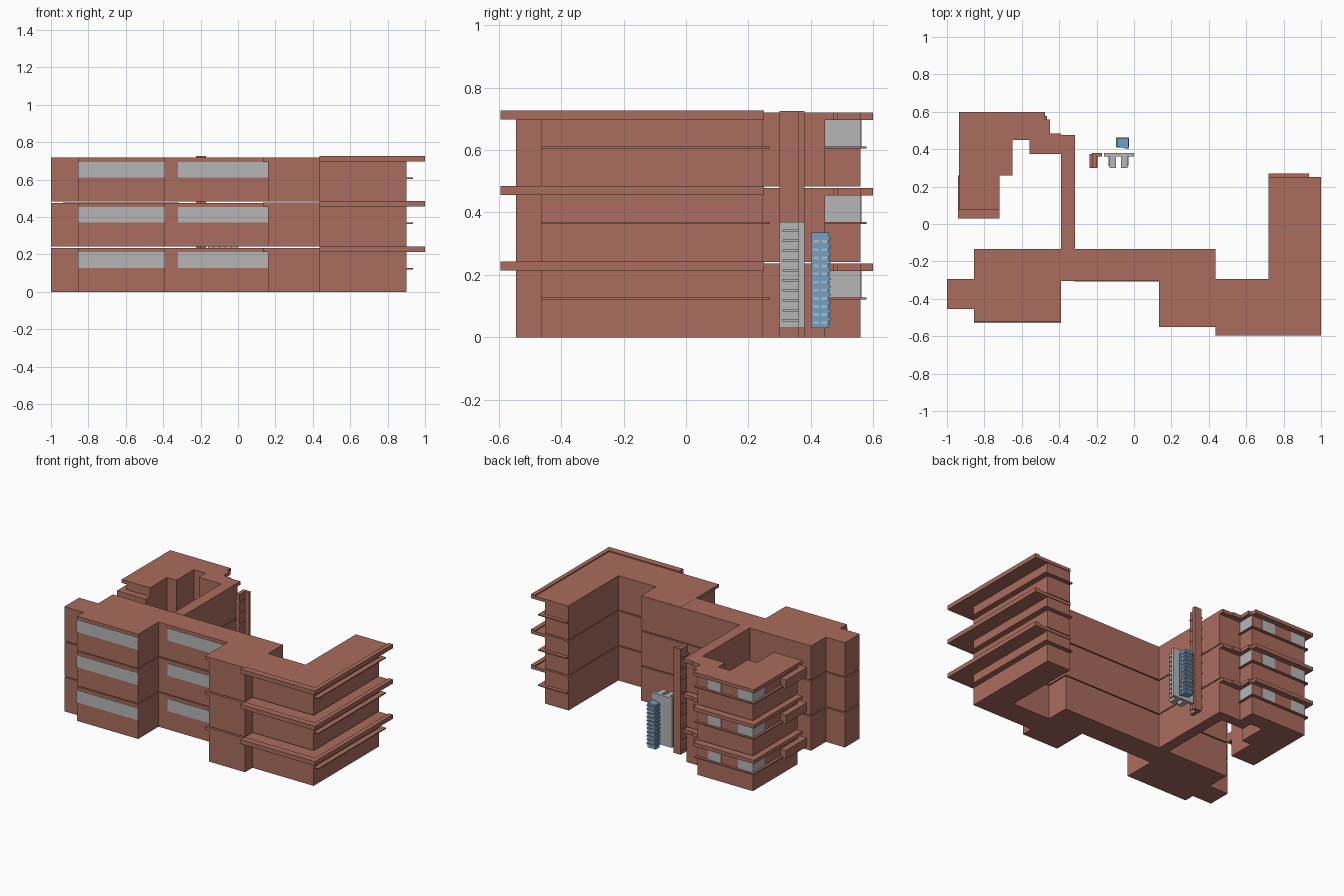
import bpy, bmesh

if "Cube" in bpy.data.objects:
    bpy.data.objects.remove(bpy.data.objects["Cube"])


def material(name, rgb):
    m = bpy.data.materials.new(name)
    m.use_nodes = True
    m.diffuse_color = (*rgb, 1)
    m.node_tree.nodes["Principled BSDF"].inputs["Base Color"].default_value = (*rgb, 1)
    return m


BRICK = material("brick red", (0.40, 0.15, 0.11))
GREY = material("light grey", (0.47, 0.47, 0.47))
BLUE = material("sky blue", (0.16, 0.36, 0.58))


def finish(bm, name, mat):
    bmesh.ops.recalc_face_normals(bm, faces=bm.faces)
    mesh = bpy.data.meshes.new(name)
    bm.to_mesh(mesh)
    bm.free()
    mesh.materials.append(mat)
    bpy.context.collection.objects.link(bpy.data.objects.new(name, mesh))


def prism(name, outline, z0, z1, mat):
    """Extrude a plan outline between two heights."""
    bm = bmesh.new()
    face = bm.faces.new([bm.verts.new((x, y, z0)) for x, y in outline])
    top = bmesh.ops.extrude_face_region(bm, geom=[face])["geom"]
    bmesh.ops.translate(bm, vec=(0, 0, z1 - z0),
                        verts=[v for v in top if isinstance(v, bmesh.types.BMVert)])
    finish(bm, name, mat)


def box(name, xs, ys, z0, z1, mat):
    (x0, x1), (y0, y1) = xs, ys
    prism(name, [(x0, y0), (x1, y0), (x1, y1), (x0, y1)], z0, z1, mat)


# Plan outlines: the courtyard edge is shared by the rear walls and rear roof
COURT = [(-.72, .075), (-.72, .26), (-.65, .26), (-.65, .45),
         (-.56, .45), (-.56, .375), (-.39, .375), (-.39, -.135)]
FRONT = [(-.855, -.135), (-.855, -.295), (-1, -.295), (-1, -.455), (-.855, -.455),
         (-.855, -.525), (-.39, -.525), (-.39, -.305), (.16, -.305), (.16, -.545),
         (.435, -.545), (.435, -.465), (.9, -.465), (.9, .245), (.72, .245),
         (.72, -.295), (.435, -.295), (.435, -.135), (-.315, -.135)]
REAR_WALL = [(-.315, .445), (-.48, .445), (-.48, .56), (-.9, .56), (-.9, .075)]
REAR_ROOF = [(-.315, -.135), (-.315, .475), (-.39, .475), (-.39, .485), (-.45, .485),
             (-.45, .56), (-.475, .56), (-.475, .6), (-.935, .6), (-.935, .075)]
WING_ROOF = [(.435, -.595), (1, -.595), (1, .25), (.72, .25), (.72, -.295), (.435, -.295)]
WING_EDGE = [(.435, -.595), (1, -.595), (1, .25), (.97, .25), (.97, -.55), (.435, -.55)]

PITCH = .2418
WIN_LOW, WIN_HIGH = .128, .212

for level, word in enumerate(("lower", "middle", "upper")):
    z = level * PITCH
    prism(word + "_walls", COURT + FRONT + REAR_WALL, z, z + .2345, BRICK)

    # Projecting roof slabs
    prism(word + "_rear_roof", COURT + REAR_ROOF, z + .212, z + .236, BRICK)
    prism(word + "_wing_roof", WING_ROOF, z + .214, z + .235, BRICK)
    prism(word + "_wing_roof_edge", WING_EDGE, z + .214, z + .243, BRICK)
    box(word + "_block_roof", (.135, .435), (-.55, -.14), z + .214, z + .235, BRICK)

    # Thin sills around the wing and the rear building
    for name, xs, ys in (("wing_sill", (.89, .935), (-.465, .27)),
                         ("wing_end_sill", (.72, .9), (.24, .27)),
                         ("rear_sill", (-.915, -.465), (.55, .578)),
                         ("rear_left_sill", (-.48, -.465), (.445, .57)),
                         ("rear_right_sill", (-.918, -.89), (.26, .57))):
        box(word + "_" + name, xs, ys, z + .121, z + .128, BRICK)

    # Balcony parapet at the courtyard end
    box(word + "_balcony", (-.94, -.72), (.03, .26), z + .115, z + .175, BRICK)

    # Window plates
    for name, xs, ys in (("front_window", (-.855, -.39), (-.528, -.52)),
                         ("middle_window", (-.32, .16), (-.308, -.3)),
                         ("rear_window", (-.66, -.56), (.555, .563)),
                         ("rear_corner_window", (-.903, -.79), (.555, .563)),
                         ("rear_side_window", (-.903, -.895), (.44, .563)),
                         ("rear_left_window", (-.485, -.477), (.446, .56))):
        box(word + "_" + name, xs, ys, z + WIN_LOW, z + WIN_HIGH, GREY)

    # Free-standing brick pier with small ledges
    box(word + "_pier", (-.225, -.2), (.3, .38), z, z + .242, BRICK)
    box(word + "_pier_flange", (-.2, -.17), (.36, .38), z, z + .242, BRICK)
    for i in range(3):
        h = z + .03 + i * .075
        box(word + "_pier_ledge", (-.237, -.196), (.3, .375), h, h + .012, BRICK)

# Grey twin shaft
box("shaft_back", (-.16, 0), (.36, .38), .03, .37, GREY)
for xs in ((-.13, -.097), (-.07, -.035)):
    box("shaft_leg", xs, (.3, .36), .03, .37, GREY)
for i in range(10):
    h = .05 + i * .032
    box("shaft_ledge", (-.136, -.1), (.31, .36), h, h + .008, GREY)
    box("shaft_ledge", (-.067, -.029), (.31, .36), h, h + .008, GREY)

# Blue tower with rows of grey inlays
prism("blue_tower", [(-.09, .415), (-.03, .4), (-.03, .458), (-.09, .458)], .03, .335, BLUE)
for i in range(11):
    h = .042 + i * .026
    box("blue_ledge", (-.095, -.026), (.41, .463), h + .012, h + .02, BLUE)
    for y in (.408, .434):
        box("tower_inlay", (-.034, -.027), (y, y + .018), h, h + .009, GREY)
    for x in (-.084, -.056):
        box("tower_inlay", (x, x + .018), (.454, .461), h, h + .009, GREY)
